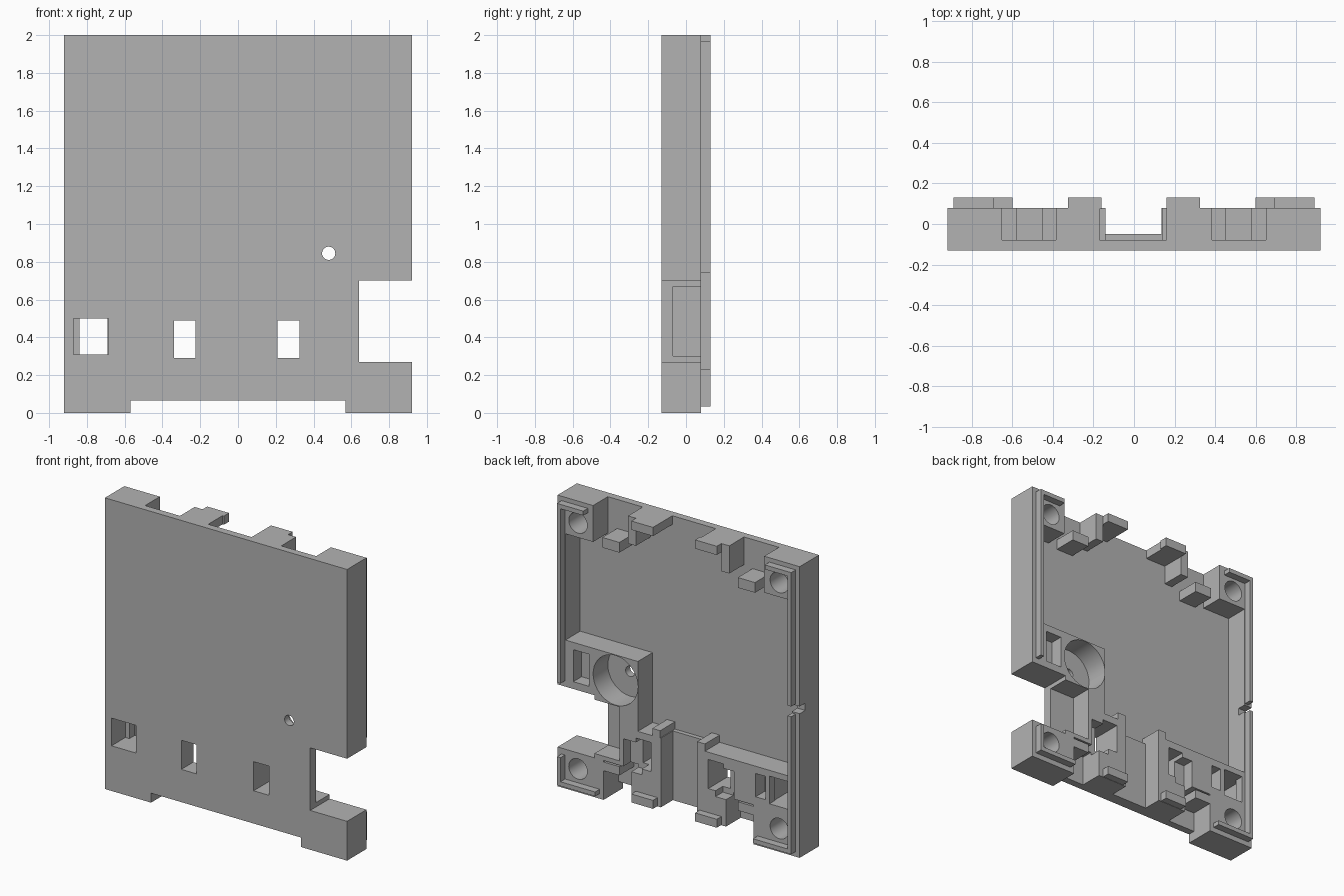
import bpy
import math

cube = bpy.data.objects.get("Cube")
if cube:
    bpy.data.objects.remove(cube, do_unlink=True)

grey = bpy.data.materials.new("plain grey")
grey.use_nodes = True
grey.diffuse_color = (0.45, 0.45, 0.45, 1)
grey.node_tree.nodes["Principled BSDF"].inputs["Base Color"].default_value = (0.45, 0.45, 0.45, 1)

FRONT, FLOOR, BACK, RIDGE = -0.13, -0.08, 0.08, 0.13
OUT = 0.3     # beyond the body, for cutters


def box(name, x, y, z):
    """Box between three (low, high) ranges."""
    bpy.ops.mesh.primitive_cube_add(size=1)
    ob = bpy.context.object
    ob.name = name
    for v in ob.data.vertices:
        for i, (lo, hi) in enumerate((x, y, z)):
            v.co[i] = lo if v.co[i] < 0 else hi
    ob.data.materials.append(grey)
    return ob


def cut(cutter):
    """Subtract a cutter from the body and discard it."""
    cutter.hide_render = True
    mod = body.modifiers.new("cut", 'BOOLEAN')
    mod.operation = 'DIFFERENCE'
    mod.solver = 'EXACT'
    mod.object = cutter
    bpy.context.view_layer.objects.active = body
    bpy.ops.object.modifier_apply(modifier=mod.name)
    bpy.data.objects.remove(cutter, do_unlink=True)


def cut_box(x, z, y=(FLOOR, OUT)):
    cut(box("cutter", x, y, z))


def cut_hole(x, z, radius, y0):
    bpy.ops.mesh.primitive_cylinder_add(
        vertices=40, radius=radius, depth=OUT - y0,
        location=(x, (OUT + y0) / 2, z), rotation=(math.pi / 2, 0, 0))
    cut(bpy.context.object)


def span(side, a, b):
    """Range mirrored to the given side."""
    return tuple(sorted((side * a, side * b)))


body = box("housing_plate", (-0.92, 0.92), (FRONT, BACK), (0, 2))

# main pocket, leaving a raised block around the round recess
cut_box((-0.86, 0.86), (1.02, 1.75))
cut_box((-0.86, 0.31), (0.54, 1.1))
cut_box((-0.65, 0.65), (1.7, 1.94))

# openings in the top wall
cut_box((-0.17, 0.16), (1.9, 2.1))
for side in (1, -1):
    cut_box(span(side, 0.385, 0.65), (1.9, 2.1))

# central channel and bottom edge
cut_box((-0.14, 0.135), (-0.1, 0.6), (-0.05, OUT))
cut_box((-0.57, 0.57), (-0.1, 0.065), (-OUT, OUT))
for side in (1, -1):
    cut_box(span(side, 0.36, 0.57), (0.03, 0.27))

# side opening with its inner recess
cut_box((0.64, 1.1), (0.27, 0.70), (-OUT, OUT))
cut_box((0.45, 0.7), (0.30, 0.67), (-0.07, OUT))

# windows through the front
through = (-OUT, OUT)
cut_box((-0.87, -0.685), (0.31, 0.50), (-OUT, 0.02))
cut_box((-0.84, -0.69), (0.31, 0.50), (-0.02, OUT))
cut_box((-0.34, -0.225), (0.29, 0.49), through)
cut_box((0.21, 0.325), (0.29, 0.49), through)

# shallow slots on the back
cut_box((-0.66, -0.585), (0.33, 0.49), (-0.02, OUT))
cut_box((0.68, 0.80), (0.75, 0.97), (-0.01, OUT))
cut_box((-0.42, -0.28), (0.25, 0.46), (0.0, OUT))
cut_box((0.28, 0.42), (0.25, 0.46), (0.0, OUT))

# round recess with a small through hole
cut_hole(0.48, 0.845, 0.17, FLOOR)
cut_hole(0.48, 0.845, 0.035, -OUT)

# corner screw holes
for side in (1, -1):
    for z in (0.16, 1.85):
        cut_hole(side * 0.765, z, 0.07, FLOOR)

# small gap in the right wall
cut_box((-1.1, -0.8), (0.99, 1.04), (0.02, OUT))

# catches, ribs, tabs and ridges, mirrored left and right
inside = (FLOOR - 0.01, BACK)
proud = (BACK - 0.005, RIDGE)
for side, word in ((1, "left"), (-1, "right")):
    box(word + "_upper_catch", span(side, 0.45, 0.58), inside, (1.73, 1.80))
    box(word + "_lower_catch", span(side, 0.45, 0.58), inside, (0.20, 0.26))
    box(word + "_upper_rib", span(side, 0.325, 0.385), inside, (1.81, 1.95))
    box(word + "_channel_post", span(side, 0.14, 0.20), inside, (0.45, 0.59))
    box(word + "_upper_tab", span(side, 0.16, 0.325), proud, (1.94, 2))
    box(word + "_lower_tab", span(side, 0.16, 0.325), proud, (0.067, 0.125))
    box(word + "_top_ridge", span(side, 0.69, 0.89), proud, (1.94, 1.97))
    box(word + "_bottom_ridge", span(side, 0.60, 0.89), proud, (0.035, 0.065))
    gap = (0.23, 0.74) if side > 0 else (0.98, 1.05)
    box(word + "_lower_side_ridge", span(side, 0.863, 0.89), proud, (0.035, gap[0]))
    box(word + "_upper_side_ridge", span(side, 0.863, 0.89), proud, (gap[1], 1.97))

# smooth round holes, crisp edges elsewhere
bpy.ops.object.select_all(action='DESELECT')
body.select_set(True)
bpy.context.view_layer.objects.active = body
body.data.materials.clear()
body.data.materials.append(grey)
for poly in body.data.polygons:
    poly.material_index = 0
bpy.ops.object.shade_smooth_by_angle(angle=math.radians(30))
